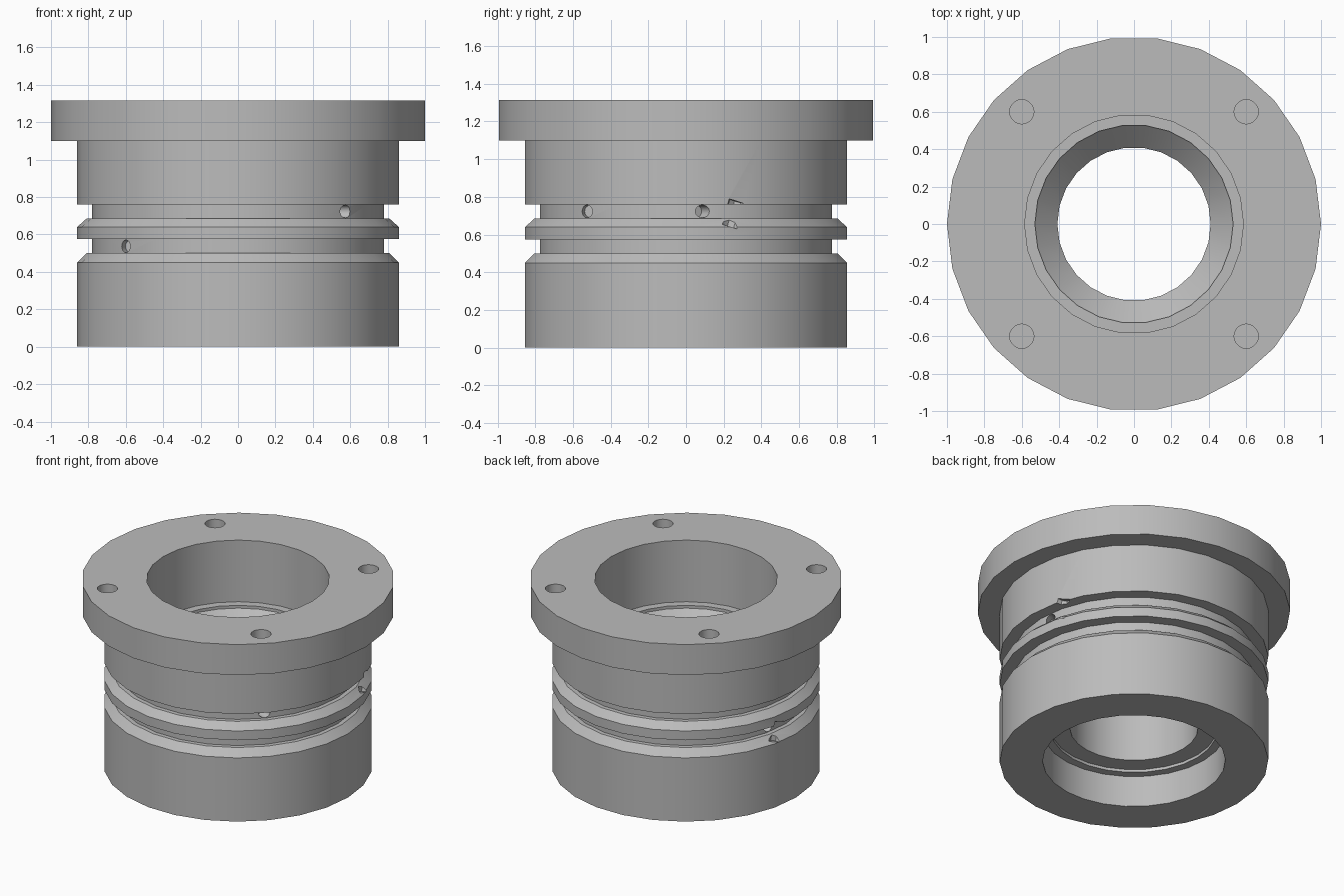
import bpy, bmesh, math
from mathutils import Matrix, Vector

cube = bpy.data.objects.get("Cube")
if cube:
    bpy.data.objects.remove(cube, do_unlink=True)

SIDES = 26

steel = bpy.data.materials.new("grey_steel")
steel.use_nodes = True
GREY = (0.5, 0.5, 0.5, 1)
steel.diffuse_color = GREY
steel.node_tree.nodes["Principled BSDF"].inputs["Base Color"].default_value = GREY


def make_object(name, bm):
    bmesh.ops.recalc_face_normals(bm, faces=bm.faces)
    mesh = bpy.data.meshes.new(name)
    bm.to_mesh(mesh)
    bm.free()
    mesh.materials.append(steel)
    obj = bpy.data.objects.new(name, mesh)
    bpy.context.collection.objects.link(obj)
    return obj


def lathe(name, profile):
    """Turn a closed (radius, z) outline around the z axis."""
    bm = bmesh.new()
    rings = []
    for i in range(SIDES):
        a = math.tau * i / SIDES
        rings.append([bm.verts.new((r * math.cos(a), r * math.sin(a), z)) for r, z in profile])
    n = len(profile)
    for i in range(SIDES):
        a, b = rings[i], rings[(i + 1) % SIDES]
        for j in range(n):
            k = (j + 1) % n
            bm.faces.new((a[j], b[j], b[k], a[k]))
    return make_object(name, bm)


def add_drill(bm, centre, axis, radius, length, sides=16):
    """Add one closed cylinder to the shared cutter mesh."""
    turn = Vector(axis).to_track_quat("Z", "Y").to_matrix().to_4x4()
    bmesh.ops.create_cone(bm, cap_ends=True, segments=sides, radius1=radius, radius2=radius,
                          depth=length, matrix=Matrix.Translation(centre) @ turn)


def on_ring(angle, radius, z):
    a = math.radians(angle)
    return Vector((radius * math.cos(a), radius * math.sin(a), z))


# Flanged sleeve: outer wall with two chamfered grooves, then the stepped bore
outer = [(0.86, 0), (0.86, 0.45), (0.81, 0.5), (0.78, 0.5), (0.78, 0.575),
         (0.86, 0.575), (0.86, 0.64), (0.81, 0.685), (0.78, 0.685), (0.78, 0.76),
         (0.86, 0.76), (0.86, 1.1), (1, 1.1), (1, 1.315)]
bore = [(0.585, 1.315), (0.585, 0.88), (0.53, 0.88), (0.53, 0.86), (0.41, 0.74),
        (0.41, 0.24), (0.53, 0.24), (0.53, 0.22), (0.585, 0.22), (0.585, 0)]
sleeve = lathe("flanged_sleeve", outer + bore)

# Blind bolt holes in the flange and small oil ports in the grooves
bm = bmesh.new()
for x in (-0.6, 0.6):
    for y in (-0.6, 0.6):
        add_drill(bm, (x, y, 1.265), (0, 0, 1), 0.065, 0.2, 20)
for angle, z in ((-42, 0.723), (7, 0.723), (220, 0.537), (168, 0.537)):
    add_drill(bm, on_ring(angle, 0.79, z), on_ring(angle + 25, 1, 0), 0.034, 0.16)
drills = make_object("drill_cutter", bm)

# Small nicks where the groove edges are notched
bm = bmesh.new()
for angle, z in ((17, 0.71), (168, 0.525)):
    tilt = on_ring(angle + 90, 0.3, 1)
    add_drill(bm, on_ring(angle, 0.86, z), tilt, 0.045, 0.14, 8)
nicks = make_object("nick_cutter", bm)

for cutter in (drills, nicks):
    cutter.hide_render = True
    cutter.hide_viewport = True
    mod = sleeve.modifiers.new(cutter.name, "BOOLEAN")
    mod.operation = "DIFFERENCE"
    mod.solver = "EXACT"
    mod.object = cutter

# Apply the cuts, then smooth the round walls and keep the edges sharp
bpy.context.view_layer.objects.active = sleeve
sleeve.select_set(True)
for mod in list(sleeve.modifiers):
    bpy.ops.object.modifier_apply(modifier=mod.name)
for cutter in (drills, nicks):
    bpy.data.objects.remove(cutter, do_unlink=True)
bpy.ops.object.shade_smooth_by_angle(angle=math.radians(30))
